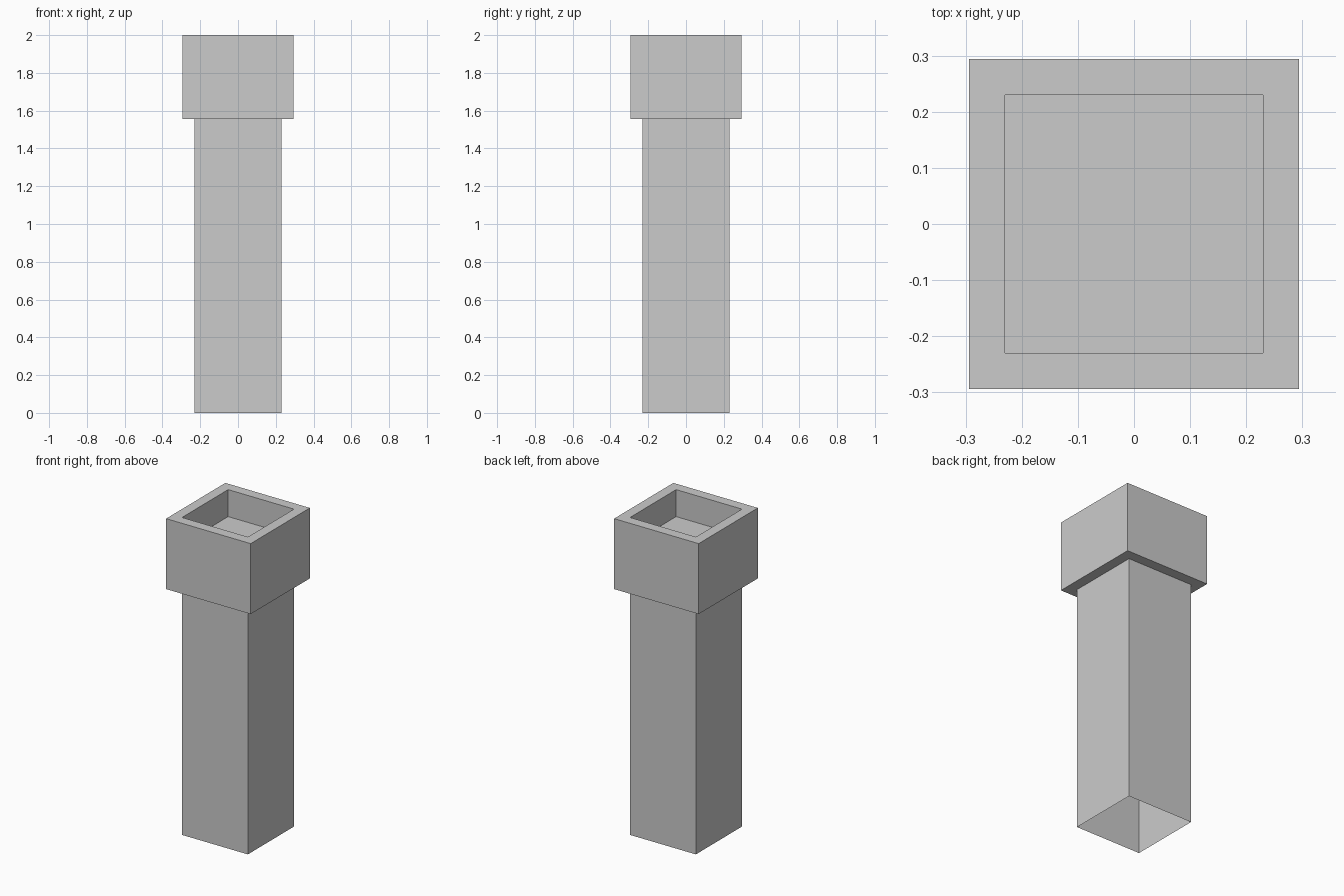
import bpy, bmesh

if "Cube" in bpy.data.objects:
    bpy.data.objects.remove(bpy.data.objects["Cube"])


def square_loft(name, profile, close_last=False):
    """Skin square rings given as (half width, height), listed from bottom outwards."""
    bm = bmesh.new()
    rings = [[bm.verts.new((sx * h, sy * h, z))
              for sx, sy in ((-1, -1), (1, -1), (1, 1), (-1, 1))]
             for h, z in profile]
    for low, high in zip(rings, rings[1:]):
        for i in range(4):
            j = (i + 1) % 4
            bm.faces.new((low[i], low[j], high[j], high[i]))
    if close_last:
        bm.faces.new(rings[-1])
    mesh = bpy.data.meshes.new(name)
    bm.to_mesh(mesh)
    bm.free()
    obj = bpy.data.objects.new(name, mesh)
    bpy.context.collection.objects.link(obj)
    return obj


SHAFT, CAP = 0.2295, 0.2945      # half widths
LEDGE, FLOOR, TOP = 1.556, 1.83, 2.0

# Square shaft, a thin shell open at the bottom
square_loft("chimney_shaft", [(SHAFT, 0), (SHAFT, LEDGE)])

# Wider cap: underside ledge, outer walls, rim, recess walls and recess floor
square_loft("chimney_cap",
            [(SHAFT, LEDGE), (CAP, LEDGE), (CAP, TOP), (SHAFT, TOP), (SHAFT, FLOOR)],
            close_last=True)
